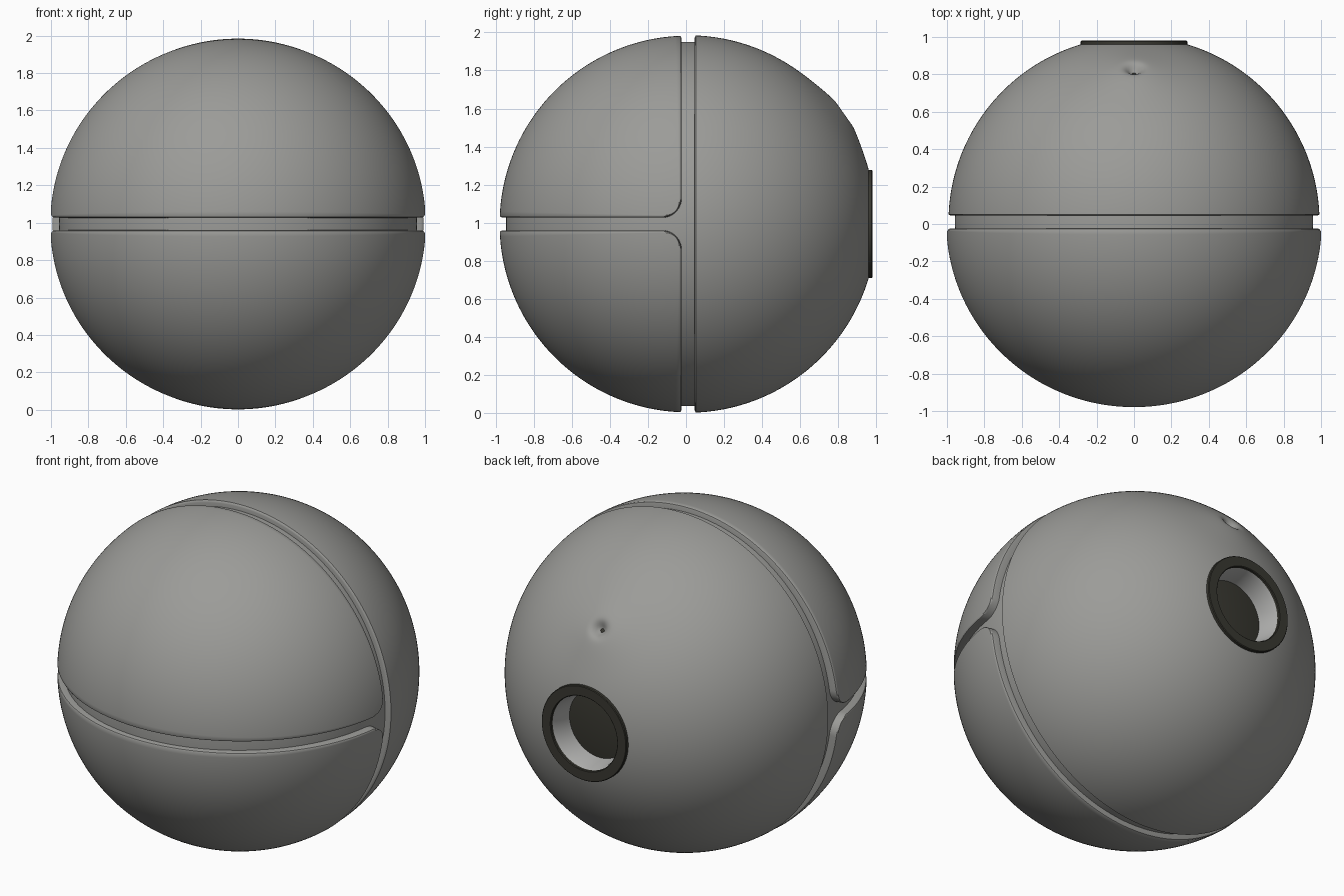
import bpy, bmesh, math
from mathutils import Vector

if "Cube" in bpy.data.objects:
    bpy.data.objects.remove(bpy.data.objects["Cube"])

CY, CZ = 0.01, 0.993          # centre of the ball


def material(name, rgb):
    m = bpy.data.materials.new(name)
    m.diffuse_color = (*rgb, 1)
    m.use_nodes = True
    m.node_tree.nodes["Principled BSDF"].inputs["Base Color"].default_value = m.diffuse_color
    return m


GREY = material("shell_grey", (0.33, 0.33, 0.315))
LIGHT = material("light_grey", (0.45, 0.45, 0.44))
DARK = material("dark_olive", (0.04, 0.039, 0.03))


def grid_object(name, rows, mat, wrap=False, outward=None):
    """Skin a grid of points given as rows of equal length."""
    bm = bmesh.new()
    vs = [[bm.verts.new(p) for p in row] for row in rows]
    n = len(rows[0])
    for a, b in zip(vs, vs[1:]):
        for j in range(n if wrap else n - 1):
            k = (j + 1) % n
            bm.faces.new((a[j], a[k], b[k], b[j]))
    bmesh.ops.remove_doubles(bm, verts=bm.verts, dist=1e-5)
    bmesh.ops.recalc_face_normals(bm, faces=bm.faces)
    if outward:               # flip open surfaces that came out inside out
        bm.normal_update()
        if sum(outward(f) * f.calc_area() for f in bm.faces) < 0:
            bmesh.ops.reverse_faces(bm, faces=bm.faces)
    me = bpy.data.meshes.new(name)
    bm.to_mesh(me)
    bm.free()
    me.materials.append(mat)
    ob = bpy.data.objects.new(name, me)
    bpy.context.collection.objects.link(ob)
    bpy.ops.object.select_all(action='DESELECT')
    ob.select_set(True)
    bpy.context.view_layer.objects.active = ob
    bpy.ops.object.shade_smooth_by_angle(angle=math.radians(35))
    return ob


def from_centre(f):
    return f.normal.dot(f.calc_center_median() - Vector((0, CY, CZ)))


def lathe(name, profile, mat, segs=96, outward=None, shape=lambda p: p):
    """Revolve (radius, y) points about the front-back axis."""
    rows = []
    for r, y in profile:
        rows.append([shape(Vector((r * math.cos(a), y, CZ + r * math.sin(a))))
                     for a in (2 * math.pi * i / segs for i in range(segs))])
    return grid_object(name, rows, mat, True, outward)


# Front quarter shells, with rounded corners where the grooves meet
def front_shell(name, up):
    h, f = 0.035, 0.11
    c = h + f
    half = []                                  # (distance from x axis, half angle)
    for i in range(11):
        t = math.radians(225 - 4.5 * i)
        p, q = c + f * math.cos(t), c + f * math.sin(t)
        half.append((math.hypot(p, q), abs(math.atan2(q, p) - math.pi / 4)))
    t0 = math.asin(math.hypot(h, c))
    for i in range(1, 51):
        rho = math.sin(t0 + (math.pi / 2 - t0) * i / 50)
        half.append((rho, math.pi / 4 - math.asin(h / rho)))
    slices = [(r, a, 1) for r, a in half] + [(r, a, -1) for r, a in half[-2::-1]]
    rows = []
    for rho, al, side in slices:
        x = side * math.sqrt(max(0, 1 - rho * rho))
        lip = min(0.006 / rho, al * 0.1)
        cols = [(-al, 0.94), (-al, 0.988), (-al + lip * 0.4, 0.996)]
        inner = al - lip * 1.5
        cols += [(-inner + 2 * inner * j / 64, 1.0) for j in range(65)]
        cols += [(al - lip * 0.4, 0.996), (al, 0.988), (al, 0.94)]
        rows.append([(1.005 * x * s,
                      CY - 0.99 * rho * s * math.cos(math.pi / 4 + g),
                      CZ + up * 0.99 * rho * s * math.sin(math.pi / 4 + g))
                     for g, s in cols])
    return grid_object(name, rows, GREY, False, from_centre)


front_shell("upper_front_shell", 1)
front_shell("lower_front_shell", -1)

# Inner core, seen at the bottom of the grooves
core = [(0.957 * math.sin(t), CY - 0.957 * math.cos(t))
        for t in (math.radians(110) * i / 60 for i in range(61))]
lathe("inner_core", core, GREY, 128, from_centre)

# Rear shell with a small dimple above the socket
R = 0.992
PIN = Vector((0, 0.83, 0.585)).normalized()


def dimple(p):
    v = p - Vector((0, CY, CZ))
    d = (v.normalized() - PIN).length
    push = 0.02 * math.exp(-(d / 0.17) ** 2) - 0.05 * math.exp(-(d / 0.038) ** 2)
    return p + v.normalized() * push


rear = [(0.94, 0.045), (0.978, 0.045), (0.985, 0.047)]
t_start, t_end = math.acos(0.042 / R), math.asin(0.27 / R)
for i in range(131):
    t = t_start + (t_end - t_start) * i / 130
    rear.append((R * math.sin(t), CY + R * math.cos(t)))
lathe("rear_shell", rear, GREY, 256, from_centre, dimple)

# Pinhole at the bottom of the dimple
hole = [(0.0, 0.0), (0.012, 0.0), (0.019, -0.004), (0.019, -0.02), (0.0, -0.02)]
pin = lathe("pinhole", [(r, y) for r, y in hole], DARK, 24)
for v in pin.data.vertices:
    v.co.z -= CZ
pin.rotation_euler = (math.atan2(PIN.z, PIN.y), 0, 0)
pin.location = Vector((0, CY, CZ)) + PIN * (R - 0.024)

# Socket: dark rim, light wall and dark lens
rim = [(0.222, 0.95), (0.222, 0.976), (0.226, 0.98), (0.281, 0.98),
       (0.285, 0.976), (0.285, 0.95), (0.222, 0.95)]
lathe("socket_rim", rim, DARK)
wall = [(0.224, 0.968), (0.215, 0.94), (0.205, 0.86), (0.2, 0.82)]
lathe("socket_wall", wall, LIGHT, 96,
      lambda f: -(f.normal.x * f.calc_center_median().x
                  + f.normal.z * (f.calc_center_median().z - CZ)))
lens = [(0.205 * i / 12, 0.845 - 0.015 * (i / 12) ** 2) for i in range(13)]
lathe("socket_lens", lens, DARK, 96, lambda f: f.normal.y)
